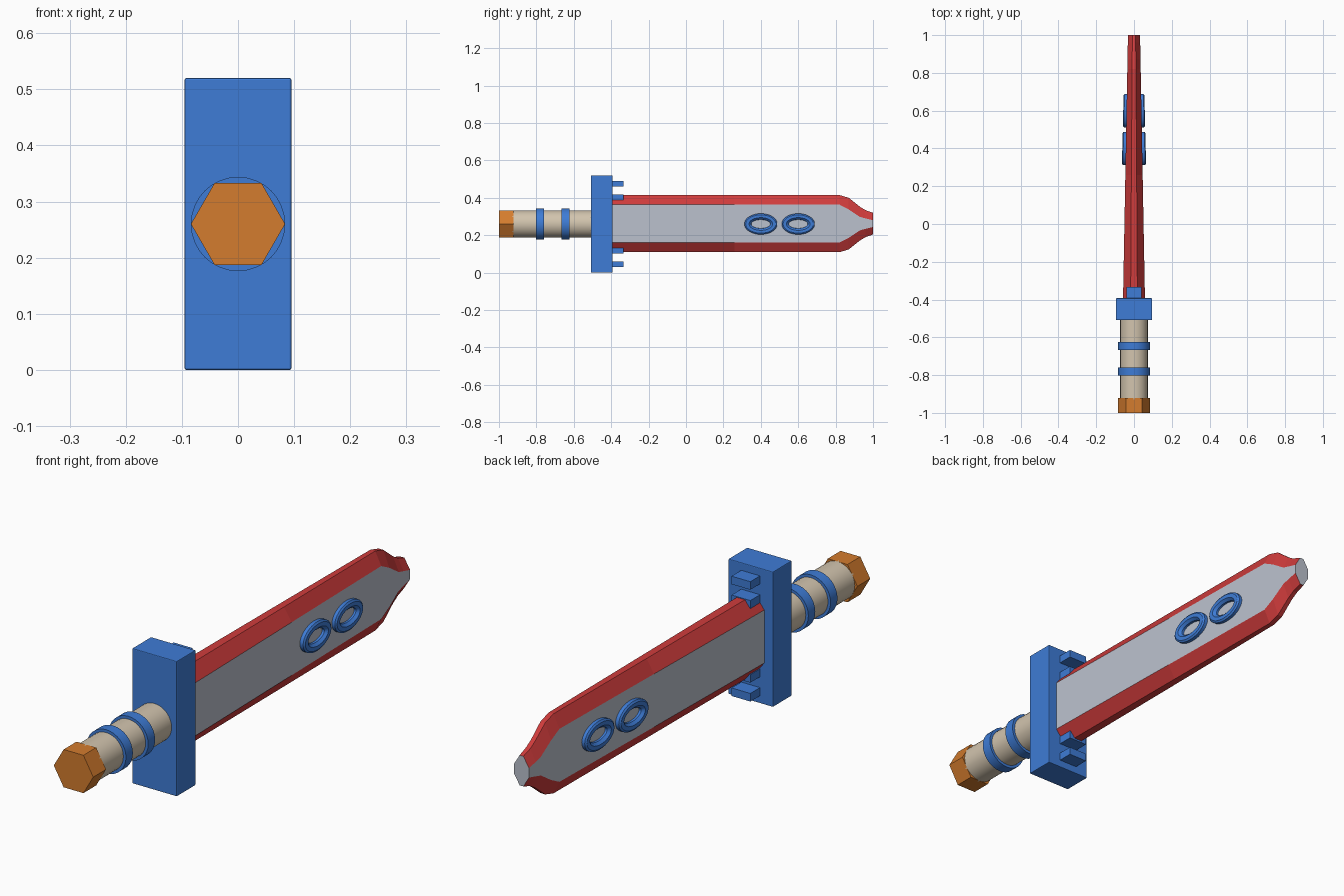
import bpy, bmesh, math

if "Cube" in bpy.data.objects:
    bpy.data.objects.remove(bpy.data.objects["Cube"])

CZ = 0.26  # height of the sword's long axis


def mat(name, rgb):
    m = bpy.data.materials.new(name)
    m.diffuse_color = [((c / 255 + 0.055) / 1.055) ** 2.4 for c in rgb] + [1]
    m.use_nodes = True
    m.node_tree.nodes["Principled BSDF"].inputs["Base Color"].default_value = m.diffuse_color
    return m


BLUE = mat("blue", (62, 124, 214))
RED = mat("red", (208, 60, 60))
GREY = mat("steel grey", (188, 194, 206))
BEIGE = mat("beige", (210, 196, 174))
ORANGE = mat("orange", (212, 124, 46))


def finish(bm, name, mats, smooth=False):
    bmesh.ops.recalc_face_normals(bm, faces=bm.faces)
    me = bpy.data.meshes.new(name)
    bm.to_mesh(me)
    bm.free()
    for m in mats:
        me.materials.append(m)
    ob = bpy.data.objects.new(name, me)
    bpy.context.collection.objects.link(ob)
    if smooth:
        bpy.context.view_layer.objects.active = ob
        ob.select_set(True)
        bpy.ops.object.shade_smooth_by_angle(angle=math.radians(35))
        ob.select_set(False)
    return ob


def box(name, x, y0, y1, z0, z1, m):
    bm = bmesh.new()
    bmesh.ops.create_cube(bm, size=1)
    for v in bm.verts:
        v.co = (v.co.x * 2 * x, (y0 + y1) / 2 + v.co.y * (y1 - y0),
                (z0 + z1) / 2 + v.co.z * (z1 - z0))
    return finish(bm, name, [m])


def loft(bm, loops, closed=False):
    """Skin a list of point loops; returns the rows of side faces."""
    rings = [[bm.verts.new(p) for p in loop] for loop in loops]
    n = len(rings[0])
    pairs = list(zip(rings, rings[1:])) + ([(rings[-1], rings[0])] if closed else [])
    rows = [[bm.faces.new((a[i], a[(i + 1) % n], b[(i + 1) % n], b[i]))
             for i in range(n)] for a, b in pairs]
    if not closed:
        bm.faces.new(rings[0])
        bm.faces.new(rings[-1])
    return rows


def rod(name, r, y0, y1, sides, m, smooth=True):
    bm = bmesh.new()
    ang = [2 * math.pi * i / sides for i in range(sides)]
    loft(bm, [[(r * math.cos(a), y, CZ + r * math.sin(a)) for a in ang] for y in (y0, y1)])
    return finish(bm, name, [m], smooth)


# Handle, bands and hexagonal pommel
rod("grip", 0.073, -0.93, -0.50, 32, BEIGE)
for i, y in enumerate((-0.78, -0.645)):
    rod(f"grip_band_{i + 1}", 0.084, y - 0.021, y + 0.021, 32, BLUE)
rod("pommel", 0.084, -1.0, -0.922, 6, ORANGE, False)

# Guard with slightly rounded edges
guard = box("guard", 0.095, -0.508, -0.393, 0, 0.52, BLUE)
bev = guard.modifiers.new("bevel", "BEVEL")
bev.width = 0.003
bev.segments = 2

# Pegs on the blade side of the guard
for i, d in enumerate((0.215, 0.1425)):
    for side, s in (("upper", 1), ("lower", -1)):
        z = CZ + s * d
        box(f"{side}_peg_{i + 1}", 0.04, -0.40, -0.334, z - 0.0155, z + 0.0155, BLUE)


def half_thick(y):
    return 0.058 - 0.0186 * (y + 0.395)


# Blade: octagonal section (y, flat half height, outer half height, edge half width)
stations = [(-0.41, 0.102, 0.153, 0.018), (0.26, 0.102, 0.153, 0.014),
            (0.82, 0.102, 0.153, 0.010), (0.87, 0.076, 0.138, 0.010),
            (0.93, 0.036, 0.09, 0.009), (0.96, 0.028, 0.072, 0.009),
            (1.0, 0.018, 0.058, 0.008)]
bm = bmesh.new()
loops = []
for y, g, h, e in stations:
    t = half_thick(y)
    sec = [(t, -g), (t, g), (e, h), (-e, h), (-t, g), (-t, -g), (-e, -h), (e, -h)]
    loops.append([(x, y, CZ + 0.002 + z) for x, z in sec])
for row in loft(bm, loops):
    for i, f in enumerate(row):
        f.material_index = 0 if i in (0, 4) else 1  # flats grey, edges red
finish(bm, "blade", [GREY, RED])

# Oval rings on both faces of the blade (radius along y, along z, height off axis)
for i, (cy, top) in enumerate(((0.40, 0.062), (0.60, 0.057))):
    for side, s in (("right", 1), ("left", -1)):
        profile = [(0.088, 0.056, 0.030), (0.088, 0.056, top - 0.005),
                   (0.081, 0.049, top), (0.063, 0.034, top),
                   (0.052, 0.024, top - 0.010), (0.050, 0.022, 0.030)]
        ang = [2 * math.pi * k / 32 for k in range(32)]
        bm = bmesh.new()
        loft(bm, [[(s * (x - 0.0186 * a * math.cos(t)), cy + a * math.cos(t),
                    CZ + b * math.sin(t)) for t in ang] for a, b, x in profile], True)
        finish(bm, f"{side}_oval_ring_{i + 1}", [BLUE], True)
